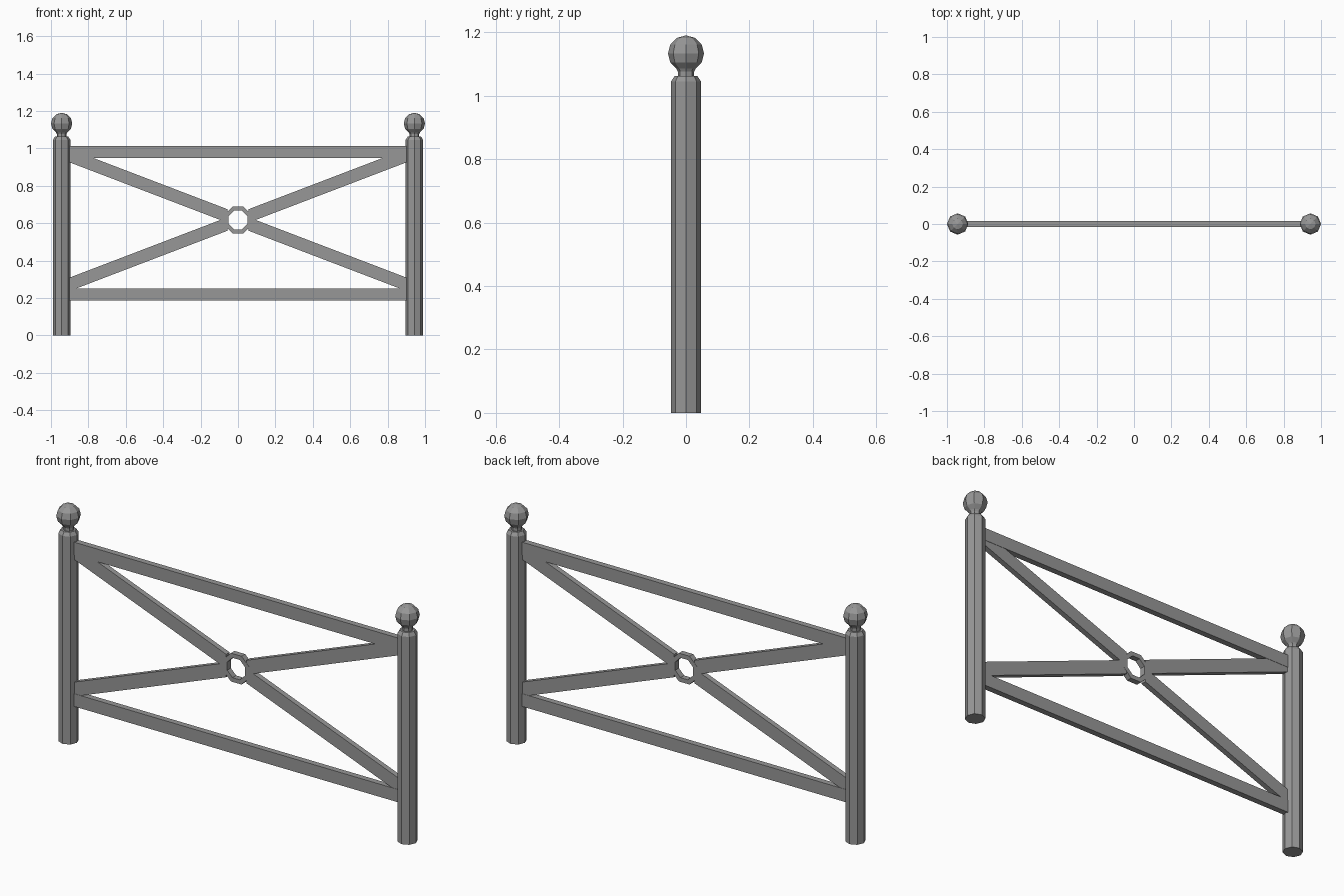
import bpy, bmesh
from math import cos, sin, pi, radians

cube = bpy.data.objects.get("Cube")
if cube:
    bpy.data.objects.remove(cube)

# One painted-iron colour
iron = bpy.data.materials.new("grey_iron")
iron.use_nodes = True
grey = (0.31, 0.31, 0.31, 1)
iron.diffuse_color = grey
iron.node_tree.nodes["Principled BSDF"].inputs["Base Color"].default_value = grey

POST_X = 0.943
RAIL_END = 0.91
MID_Z = 0.617


def finish(name, bm):
    bmesh.ops.recalc_face_normals(bm, faces=bm.faces)
    mesh = bpy.data.meshes.new(name)
    bm.to_mesh(mesh)
    bm.free()
    mesh.materials.append(iron)
    obj = bpy.data.objects.new(name, mesh)
    bpy.context.scene.collection.objects.link(obj)
    return obj


def lathe(name, profile, x, sides=8):
    """Turn a (radius, height) profile about a vertical axis and cap its ends."""
    bm = bmesh.new()
    rings = [[bm.verts.new((x + r * cos(2 * pi * i / sides), r * sin(2 * pi * i / sides), z))
              for i in range(sides)] for r, z in profile]
    for low, high in zip(rings, rings[1:]):
        for i in range(sides):
            j = (i + 1) % sides
            bm.faces.new((low[i], low[j], high[j], high[i]))
    bm.faces.new(rings[0])
    bm.faces.new(rings[-1])
    bmesh.ops.remove_doubles(bm, verts=bm.verts, dist=0.0001)
    return finish(name, bm)


def plate(name, outline, half_depth):
    """Extrude an (x, z) outline evenly to the front and back."""
    bm = bmesh.new()
    face = bm.faces.new([bm.verts.new((x, -half_depth, z)) for x, z in outline])
    new = bmesh.ops.extrude_face_region(bm, geom=[face])["geom"]
    bmesh.ops.translate(bm, vec=(0, 2 * half_depth, 0),
                        verts=[v for v in new if isinstance(v, bmesh.types.BMVert)])
    return finish(name, bm)


# Posts with chamfered tops, necks and ball finials
shaft = [(0.047, 0), (0.047, 1.045), (0.036, 1.062)]
neck = [(0.026, 1.055), (0.026, 1.077), (0.034, 1.092)]
ball = [(0.057 * cos(radians(a)), 1.133 + 0.057 * sin(radians(a)))
        for a in range(-60, 61, 30)] + [(0.0005, 1.19)]
for side, sign in (("left", 1), ("right", -1)):
    lathe(side + "_post", shaft, sign * POST_X)
    lathe(side + "_neck", neck, sign * POST_X)
    lathe(side + "_ball", ball, sign * POST_X)

# Horizontal rails
for name, low, high in (("top_rail", 0.949, 1.013), ("bottom_rail", 0.187, 0.251)):
    plate(name, [(-RAIL_END, low), (RAIL_END, low), (RAIL_END, high), (-RAIL_END, high)], 0.015)

# Four diagonal braces running out from the central ring
slope, half = 0.382, 0.036
for side, sx in (("left", 1), ("right", -1)):
    for level, sz in (("upper", 1), ("lower", -1)):
        ends = [(0.056, -half), (RAIL_END, -half), (RAIL_END, half), (0.056, half)]
        plate(f"{level}_{side}_brace",
              [(sx * x, MID_Z + sz * (slope * x + h)) for x, h in ends], 0.0135)

# Octagonal ring at the crossing
bm = bmesh.new()
section = [(0.054, -0.0145), (0.077, -0.0145), (0.077, 0.0145), (0.054, 0.0145)]
loops = []
for i in range(8):
    a = 2 * pi * (i + 0.5) / 8
    loops.append([bm.verts.new((r * cos(a), y, MID_Z + r * sin(a))) for r, y in section])
for i in range(8):
    this, following = loops[i], loops[(i + 1) % 8]
    for k in range(4):
        m = (k + 1) % 4
        bm.faces.new((this[k], this[m], following[m], following[k]))
finish("centre_ring", bm)
